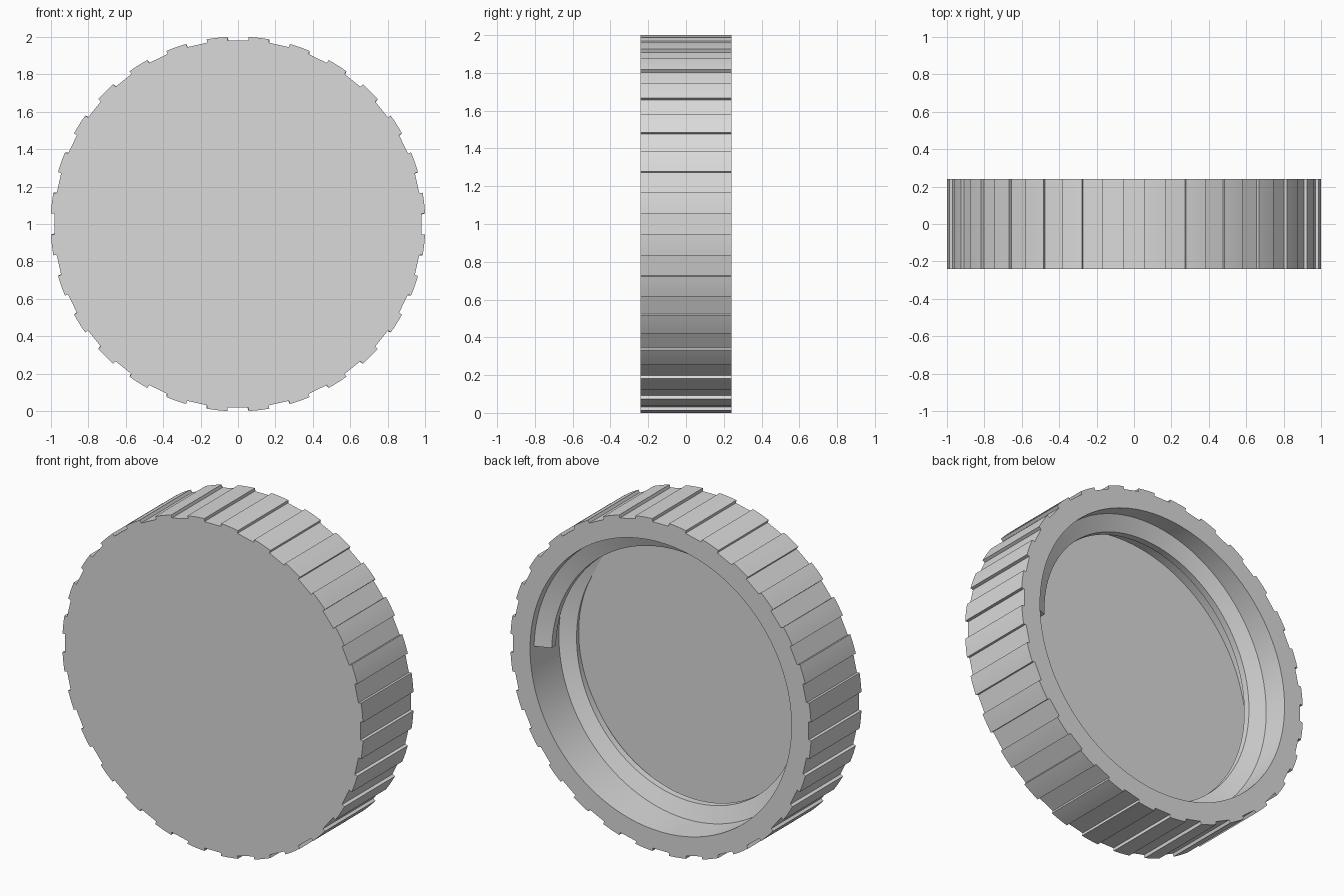
import bpy, bmesh, math

if "Cube" in bpy.data.objects:
    bpy.data.objects.remove(bpy.data.objects["Cube"], do_unlink=True)

GROOVES = 28
PITCH = math.tau / GROOVES
R_OUT, R_GROOVE, R_IN, R_CREST = 1.0015, 0.982, 0.87, 0.777
Y_FRONT, Y_BACK, Y_FLOOR = -0.24, 0.24, -0.09

grey = bpy.data.materials.new("plain grey")
grey.use_nodes = True
colour = (0.7, 0.7, 0.7, 1)
grey.diffuse_color = colour
grey.node_tree.nodes["Principled BSDF"].inputs["Base Color"].default_value = colour


def finish(bm, name):
    """Turn a bmesh into a shaded, coloured object."""
    bmesh.ops.recalc_face_normals(bm, faces=bm.faces)
    mesh = bpy.data.meshes.new(name)
    bm.to_mesh(mesh)
    bm.free()
    mesh.materials.append(grey)
    obj = bpy.data.objects.new(name, mesh)
    bpy.context.collection.objects.link(obj)
    bpy.ops.object.select_all(action="DESELECT")
    obj.select_set(True)
    bpy.context.view_layer.objects.active = obj
    bpy.ops.object.shade_smooth_by_angle(angle=math.radians(20))


def bridge(bm, a, b):
    """Join two closed vertex rows with quads."""
    for i in range(len(a)):
        j = (i + 1) % len(a)
        bm.faces.new((a[i], a[j], b[j], b[i]))


def polar(bm, r, angle, y):
    return bm.verts.new((r * math.cos(angle), y, 1 + r * math.sin(angle)))


# Grip outline: flat-bottomed grooves between rounded ridges
outline = []
for k in range(GROOVES):
    for s in range(4):
        a = PITCH * (s / 3 - 0.5) / 2
        outline.append((R_GROOVE / math.cos(a), k * PITCH + a))
    for s in range(5):
        outline.append((R_OUT, k * PITCH + PITCH * (0.25 + s / 8)))

# Evenly divided cavity circle with as many points as the outline
count = len(outline)
circle = [math.tau * i / count - PITCH / 4 for i in range(count)]

# Cap shell: closed front, grooved side, rim, round cavity and floor
bm = bmesh.new()
front = [polar(bm, r, a, Y_FRONT) for r, a in outline]
back = [polar(bm, r, a, Y_BACK) for r, a in outline]
rim = [polar(bm, R_IN, a, Y_BACK) for a in circle]
floor = [polar(bm, R_IN, a, Y_FLOOR) for a in circle]
bm.faces.new(front)
bridge(bm, front, back)
bridge(bm, back, rim)
bridge(bm, rim, floor)
bm.faces.new(floor)
finish(bm, "cap_shell")

# Screw thread: a trapezoid swept along a helix until it is buried in the floor
LEAD, STEPS, SWEEP = 0.237, 320, math.radians(470)
section = [(R_IN + 0.01, 0.206), (R_CREST, 0.167), (R_CREST, 0.127), (R_IN + 0.01, 0.088)]
bm = bmesh.new()
rows = []
for i in range(STEPS + 1):
    angle = SWEEP * i / STEPS
    drop = LEAD * angle / math.tau
    rows.append([polar(bm, r, angle, y - drop) for r, y in section])
for a, b in zip(rows, rows[1:]):
    bridge(bm, a, b)
bm.faces.new(rows[0])
bm.faces.new(rows[-1])
finish(bm, "screw_thread")
